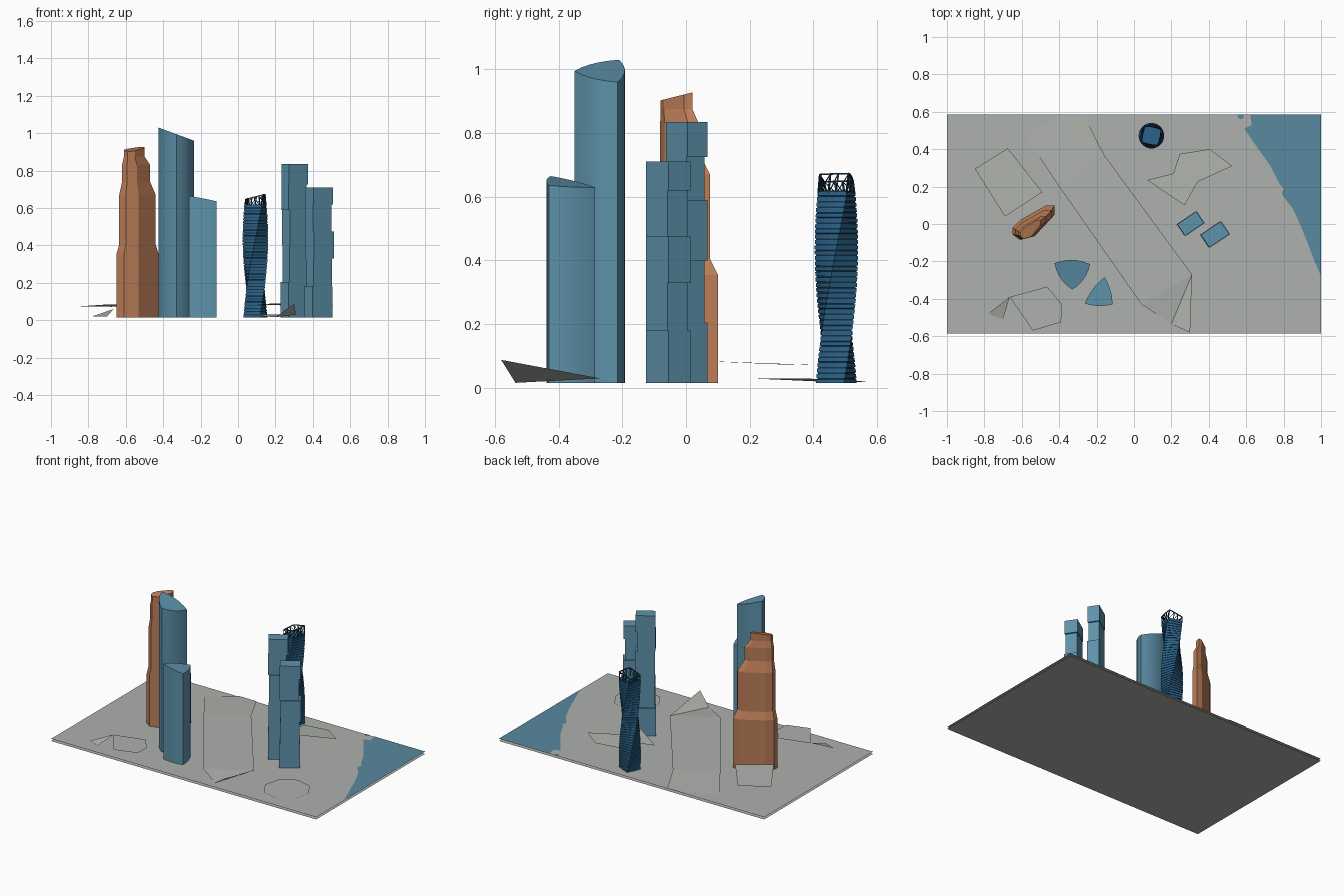
import bpy, bmesh, math
from mathutils import Vector, Matrix

if "Cube" in bpy.data.objects:
    bpy.data.objects.remove(bpy.data.objects["Cube"], do_unlink=True)


def material(name, rgb):
    """Flat material from 0-255 display values, stored as linear."""
    lin = [((c / 255 + 0.055) / 1.055) ** 2.4 for c in rgb] + [1]
    m = bpy.data.materials.new(name)
    m.use_nodes = True
    m.diffuse_color = lin
    m.node_tree.nodes["Principled BSDF"].inputs["Base Color"].default_value = lin
    return m


GREY = material("ground grey", (174, 177, 172))
WATER = material("water blue", (88, 136, 160))
BLUE = material("glass blue", (94, 147, 171))
BROWN = material("copper brown", (188, 125, 88))
DEEP = material("deep blue", (42, 98, 136))
NAVY = material("dark navy", (20, 50, 74))


def finish(name, bm, *mats, smooth=False):
    mesh = bpy.data.meshes.new(name)
    bm.to_mesh(mesh)
    bm.free()
    for m in mats:
        mesh.materials.append(m)
    ob = bpy.data.objects.new(name, mesh)
    bpy.context.collection.objects.link(ob)
    if smooth:
        bpy.ops.object.select_all(action="DESELECT")
        ob.select_set(True)
        bpy.context.view_layer.objects.active = ob
        bpy.ops.object.shade_smooth_by_angle(angle=math.radians(25))
    return ob


def sheet(name, outlines, mat):
    """Single-sided faces from point outlines."""
    bm = bmesh.new()
    for pts in outlines:
        bm.faces.new([bm.verts.new(p) for p in pts])
    bmesh.ops.triangulate(bm, faces=[f for f in bm.faces if len(f.verts) > 4])
    for f in bm.faces:
        f.normal_update()
        if f.normal.z < 0:
            f.normal_flip()
    return finish(name, bm, mat)


def loft(bm, rings):
    """Closed solid through rings of equal point count; returns side faces by level."""
    loops = [[bm.verts.new(p) for p in r] for r in rings]
    n = len(loops[0])
    bm.faces.new(loops[0][::-1])
    bm.faces.new(loops[-1])
    levels = []
    for a, b in zip(loops, loops[1:]):
        levels.append([bm.faces.new((a[i], a[(i + 1) % n], b[(i + 1) % n], b[i]))
                       for i in range(n)])
    return levels


FLOOR = 0.015
W, D = 1.0, 0.585

# Ground: upper and lower sheets with open edges
sheet("ground_top", [[(-W, -D, FLOOR), (W, -D, FLOOR), (W, D, FLOOR), (-W, D, FLOOR)]], GREY)
mid = 0.06
sheet("ground_underside_left",
      [[(-W, -D, 0), (mid, -D, 0), (mid, D, 0), (-W, D, 0)]], GREY)
under = sheet("ground_underside_right",
              [[(mid, -D, 0), (W, -D, 0), (W, D, 0), (mid, D, 0)]], GREY)
under.data.flip_normals()

# Water at the corner
shore = [(1, -.28), (.97, -.21), (.9, -.03), (.85, .08), (.79, .16), (.8, .19),
         (.78, .21), (.73, .31), (.68, .38), (.63, .45), (.59, .51), (.63, .53), (.62, D)]
sheet("water", [[(x, y, FLOOR + .002) for x, y in shore] + [(W, D, FLOOR + .002)],
                [(x, y, FLOOR + .002) for x, y in
                 [(.55, D), (.56, .565), (.58, .56), (.59, D)]]], WATER)

# Road strip with one lifted corner
sheet("road", [
    [(-.27, D, .02), (-.4, D, .02), (-.58, .47, .018), (-.4, .2, .03), (-.16, .37, .03)],
    [(-.16, .37, .03), (-.4, .2, .03), (.04, -.43, .03), (.31, -.27, .03)],
    [(.31, -.27, .03), (.04, -.43, .03), (.2, -.535, .016)],
    [(.31, -.27, .03), (.2, -.535, .016), (.3, -.58, .088)]], GREY)

# Loose paving plates
sheet("plaza_plate", [[(-.675, .405, .072), (-.85, .295, .074),
                       (-.69, .04, .085), (-.49, .17, .08)]], GREY)
sheet("bent_plate", [[(x, y, .088 - .06 * (y - .17)) for x, y in
                      [(.07, .235), (.27, .1), (.34, .225), (.525, .31),
                       (.405, .4), (.245, .375), (.21, .27), (.27, .16)]]], GREY)
sheet("corner_plate", [
    [(-.665, -.39, .058), (-.54, -.57, .058), (-.39, -.525, .058),
     (-.385, -.43, .058), (-.465, -.335, .058)],
    [(-.78, -.48, .02), (-.7, -.51, .02), (-.665, -.39, .06)]], GREY)
sheet("octagon_plate", [[(.62 + .15 * math.cos(a), -.36 + .15 * math.sin(a), .02)
                         for a in [math.tau * (i + .2) / 8 for i in range(8)]]], GREY)

# Brown stepped tower: one footprint fitted to a shrinking box at each level
plan = [(0, .16), (.18, 0), (.53, .11), (1, .73), (1, 1), (.8, 1), (.18, .57), (0, .35)]
tiers = [  # z, left, right, front, back
    (FLOOR, -.65, -.425, -.085, .1), (.355, -.65, -.425, -.085, .1),
    (.405, -.635, -.44, -.083, .075), (.67, -.635, -.44, -.083, .075),
    (.74, -.62, -.47, -.081, .04), (.83, -.62, -.47, -.081, .04),
    (.875, -.61, -.5, -.08, .02), (.915, -.61, -.5, -.08, .02)]
bm = bmesh.new()
rings = [[Vector((a + u * (b - a), c + v * (d - c), z)) for u, v in plan]
         for z, a, b, c, d in tiers]
for p in rings[-1]:
    p.z += .25 * (p.y + .03)
loft(bm, rings)
finish("stepped_tower", bm, BROWN)


# Glass towers: bulged triangles with sloping roofs
def bulged_triangle(corners, bulge, steps=5):
    pts = [Vector(c) for c in corners]
    out = []
    for a, b in zip(pts, pts[1:] + pts[:1]):
        side = b - a
        normal = Vector((side.y, -side.x))
        for i in range(steps):
            t = i / steps
            out.append(a + side * t + normal * bulge * 4 * t * (1 - t))
    return out


def glass_tower(name, corners, bulge, height, gx, gy):
    foot = bulged_triangle(corners, bulge)
    ox, oy = corners[0]
    bm = bmesh.new()
    loft(bm, [[(p.x, p.y, FLOOR) for p in foot],
              [(p.x, p.y, height + gx * (p.x - ox) + gy * (p.y - oy)) for p in foot]])
    finish(name, bm, BLUE, smooth=True)


glass_tower("tall_glass_tower", [(-.425, -.21), (-.33, -.35), (-.235, -.215)],
            .11, 1.03, -.37, 0)
glass_tower("short_glass_tower", [(-.263, -.425), (-.115, -.43), (-.157, -.285)],
            .07, .665, -.2, -.1)


# Stacked block towers: boxes shifted and resized at every seam
def block_tower(name, x, y, width, depth, seams):
    bm = bmesh.new()
    turn = Matrix.Rotation(math.radians(34), 4, "Z")
    for i, (z0, z1) in enumerate(zip(seams, seams[1:])):
        s = .93 if i % 2 else 1.0
        shift = Vector((.004 * (i % 3 - 1), .004 * (1 - i % 2), 0))
        place = Matrix.Translation(Vector((x, y, (z0 + z1) / 2)) + shift)
        size = Matrix.Diagonal((width * s, depth * s, z1 - z0, 1))
        bmesh.ops.create_cube(bm, size=1, matrix=place @ turn @ size)
    finish(name, bm, BLUE)


block_tower("tall_block_tower", .303, -.002, .122, .074,
            [FLOOR, .205, .4, .59, .725, .835])
block_tower("short_block_tower", .433, -.06, .128, .082,
            [FLOOR, .18, .33, .475, .62, .71])

# Twisted tower: rounded square section turning as it rises, with recessed floor bands
CX, CY, TOP = .093, .472, .62


def twisted_ring(z, scale):
    turn = math.radians(20) + (z - FLOOR) * 2.9
    ring = []
    for i in range(12):
        a = math.tau * i / 12
        r = (.057 + .011 * math.cos(4 * a)) * scale
        ring.append(Vector((CX + r * math.cos(a + turn), CY + r * math.sin(a + turn), z)))
    return ring


bm = bmesh.new()
floors = 36
step = (TOP - FLOOR) / floors
rings = []
for i in range(floors):
    z = FLOOR + i * step
    rings += [twisted_ring(z, 1), twisted_ring(z + step * .72, 1),
              twisted_ring(z + step * .74, .95), twisted_ring(z + step * .98, .95)]
for i, faces in enumerate(loft(bm, rings)):
    if i % 4 == 2:
        for f in faces:
            f.material_index = 1
finish("twisted_tower", bm, DEEP, NAVY)


# Open crown frame on the twisted tower
def bar(bm, a, b, thick=.005):
    d = b - a
    place = Matrix.Translation((a + b) / 2) @ d.to_track_quat("Z", "Y").to_matrix().to_4x4()
    bmesh.ops.create_cube(bm, size=1, matrix=place @ Matrix.Diagonal((thick, thick, d.length, 1)))


bm = bmesh.new()
low = twisted_ring(TOP - .01, .95)
high = twisted_ring(.66, .95)
for p in high:
    p.z += .25 * (p.x - CX)
for i in range(12):
    j = (i + 1) % 12
    bar(bm, low[i], high[i])
    bar(bm, high[i], high[j])
    bar(bm, low[i], high[j], .003)
finish("twisted_tower_crown", bm, NAVY)
